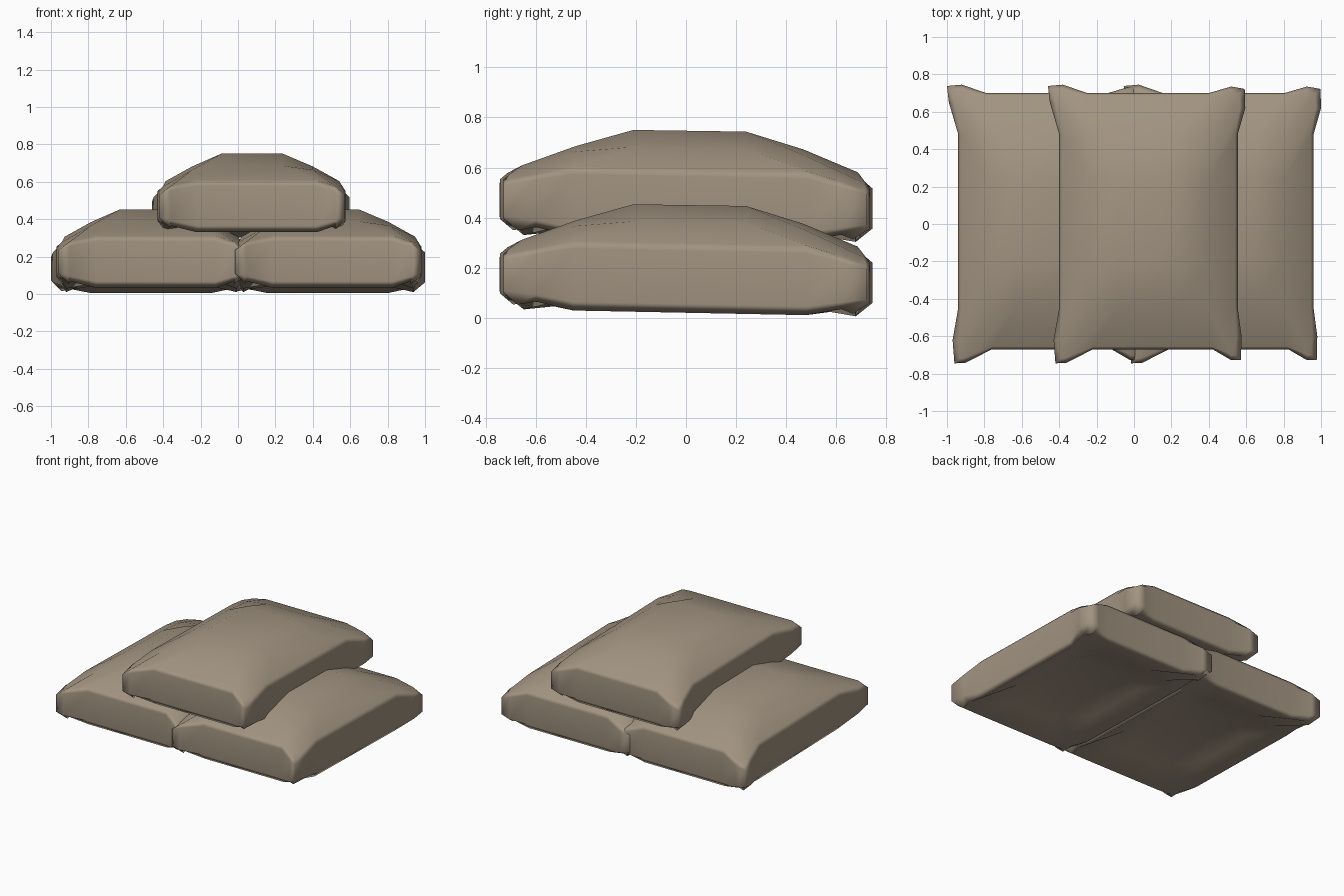
import bpy, bmesh

if "Cube" in bpy.data.objects:
    bpy.data.objects.remove(bpy.data.objects["Cube"])

N = 6
# outline points per corner: side start, flare, tip, tip end, end start
FL = [(-.22, -.67), (-.36, -.742), (-.42, -.745), (-.43, -.62), (-.40, -.45)]
BL = [(-.40, .48), (-.45, .65), (-.46, .738), (-.38, .745), (-.25, .70)]
BR = [(.40, .70), (.52, .735), (.592, .722), (.595, .62), (.555, .48)]
FR = [(.555, -.45), (.575, -.60), (.572, -.728), (.52, -.728), (.42, -.67)]
OUTLINE = FL + BL + BR + FR
# matching border cells of the 6 x 6 grid, in the same order
CELLS = ([(2, 0), (1, 0)] + [(0, j) for j in range(N)]
         + [(i, 5) for i in range(1, N)] + [(5, j) for j in range(4, -1, -1)]
         + [(4, 0), (3, 0)])
XS = {1: -.245, 2: -.09, 3: .24, 4: .40}
YS = {1: -.44, 2: -.21, 3: .24, 4: .47}


def row(bm, z_mid, z_flare, z_tip, inset, tip_inset, tip_tilt=.025):
    """One loop around the bag; heights differ at sides, flares and tips."""
    out = []
    for k, (x, y) in enumerate(OUTLINE):
        m = k % 5
        z = (z_mid, z_flare, z_tip, z_flare, z_mid)[m]
        d = inset if m in (0, 4) else tip_inset
        tilt = .02 if m in (0, 4) else tip_tilt
        cx, cy = x - .075, y
        i, j = CELLS[k]
        if i in (0, 5):
            cx -= d if cx > 0 else -d
        if j in (0, 5):
            cy -= d if cy > 0 else -d
        out.append(bm.verts.new((cx + .075, cy, z - tilt * y)))
    return out


def cap(bm, border, z_center, z_edge, z_corner, flip):
    """Domed or hollow panel filling a border loop with a grid."""
    g = dict(zip(CELLS, border))
    for i in range(1, 5):
        for j in range(1, 5):
            outer = (i in (1, 4)) + (j in (1, 4))
            z = (z_center, z_edge, z_corner)[outer]
            g[i, j] = bm.verts.new((XS[i], YS[j], z - .015 * YS[j]))
    for i in range(5):
        for j in range(5):
            q = [g[i, j], g[i + 1, j], g[i + 1, j + 1], g[i, j + 1]]
            bm.faces.new(q[::-1] if flip else q)


def bag_mesh():
    bm = bmesh.new()
    rows = [row(bm, .298, .262, .238, .014, .028),
            row(bm, .268, .238, .215, 0, 0),
            row(bm, .055, .078, .092, 0, 0),
            row(bm, .020, .050, .034, .022, .055)]
    for a, b in zip(rows, rows[1:]):
        for k in range(20):
            n = (k + 1) % 20
            bm.faces.new((a[k], a[n], b[n], b[k]))
    cap(bm, rows[0], .450, .382, .360, False)
    cap(bm, rows[3], .125, .075, .048, True)
    bmesh.ops.recalc_face_normals(bm, faces=bm.faces)
    me = bpy.data.meshes.new("sandbag")
    bm.to_mesh(me)
    bm.free()
    return me


cloth = bpy.data.materials.new("burlap")
cloth.diffuse_color = (.36, .295, .22, 1)
cloth.use_nodes = True
cloth.node_tree.nodes["Principled BSDF"].inputs["Base Color"].default_value = cloth.diffuse_color

# two bags side by side and one on top
for name, loc in (("left_sandbag", (-.54, 0, 0)),
                  ("right_sandbag", (.405, 0, 0)),
                  ("top_sandbag", (0, 0, .297))):
    ob = bpy.data.objects.new(name, bag_mesh())
    ob.location = loc
    ob.data.materials.append(cloth)
    bpy.context.collection.objects.link(ob)
    bpy.ops.object.select_all(action='DESELECT')
    ob.select_set(True)
    bpy.context.view_layer.objects.active = ob
    bpy.ops.object.shade_smooth_by_angle(angle=1.2)
    # flatten shading on the broad sides, keep it round at the rims
    wn = ob.modifiers.new("broad_shading", 'WEIGHTED_NORMAL')
    wn.keep_sharp = True
